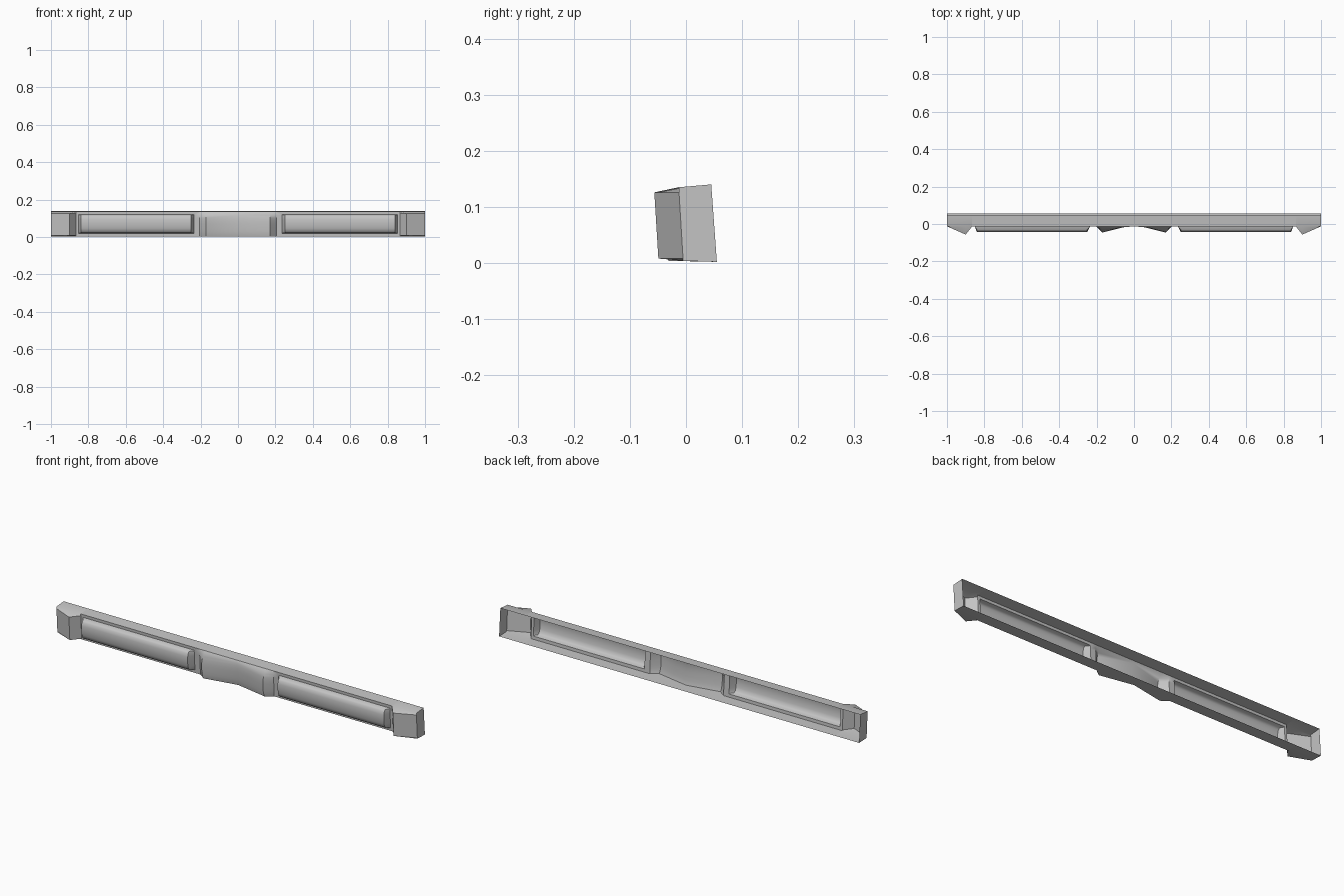
import bpy, bmesh, math

if "Cube" in bpy.data.objects:
    bpy.data.objects.remove(bpy.data.objects["Cube"])

grey = bpy.data.materials.new("satin_grey")
grey.diffuse_color = (0.55, 0.55, 0.55, 1)
grey.use_nodes = True
grey.node_tree.nodes["Principled BSDF"].inputs["Base Color"].default_value = grey.diffuse_color

# Front profiles: (fraction down the front, share of the bulge)
BLOCK = [(0, 0), (.07, 1), (.3, 1), (.5, 1), (.7, 1), (.97, 1), (1, 0)]
LAMP = [(0, 0), (.11, 0), (.13, .55), (.19, .8), (.32, .95), (.5, 1),
        (.68, .95), (.81, .8), (.86, .55), (.88, 0), (1, 0)]
PANEL = [(0, 0), (.06, .35), (.14, .62), (.25, .83), (.38, .96), (.5, 1),
         (.65, 1), (.8, .96), (.92, .85), (1, .7)]


def section(x, bulge, profile):
    """Open C-shaped cross-section, from back top round to back bottom."""
    pts = [(x, .045, .14)]
    for t, share in profile:
        pts.append((x, -.013 + .008 * t - bulge * share, .135 - .131 * t))
    return pts + [(x, .055, .002)]


def shell(name, stations, profile, cap=False):
    """Loft sections along x and mirror them to the other side."""
    bm = bmesh.new()
    rows = [[bm.verts.new(p) for p in section(x, b, profile)] for x, b in stations]
    for a, b in zip(rows, rows[1:]):
        for j in range(len(a) - 1):
            bm.faces.new((a[j], a[j + 1], b[j + 1], b[j]))
    if cap:
        bm.faces.new(rows[-1])
    bmesh.ops.dissolve_degenerate(bm, dist=1e-5, edges=bm.edges[:])
    me = bpy.data.meshes.new(name)
    bm.to_mesh(me)
    bm.free()
    me.materials.append(grey)
    ob = bpy.data.objects.new(name, me)
    bpy.context.collection.objects.link(ob)
    ob.modifiers.new("mirror", 'MIRROR')
    bpy.ops.object.select_all(action='DESELECT')
    ob.select_set(True)
    bpy.context.view_layer.objects.active = ob
    bpy.ops.object.shade_smooth_by_angle(angle=math.radians(38))
    return ob


# Centre panel with a shallow V in plan
shell("centre_panel", [(0, -.009), (.17, .037), (.205, 0), (.23, 0)], PANEL)
# Long bowed bars either side
shell("side_bar", [(.23, 0), (.235, 0), (.25, .034), (.84, .034), (.852, 0), (.865, 0)], LAMP)
# Angular end blocks, closed at the outer side
shell("end_block", [(.865, 0), (.9, .044), (1, 0)], BLOCK, cap=True)
